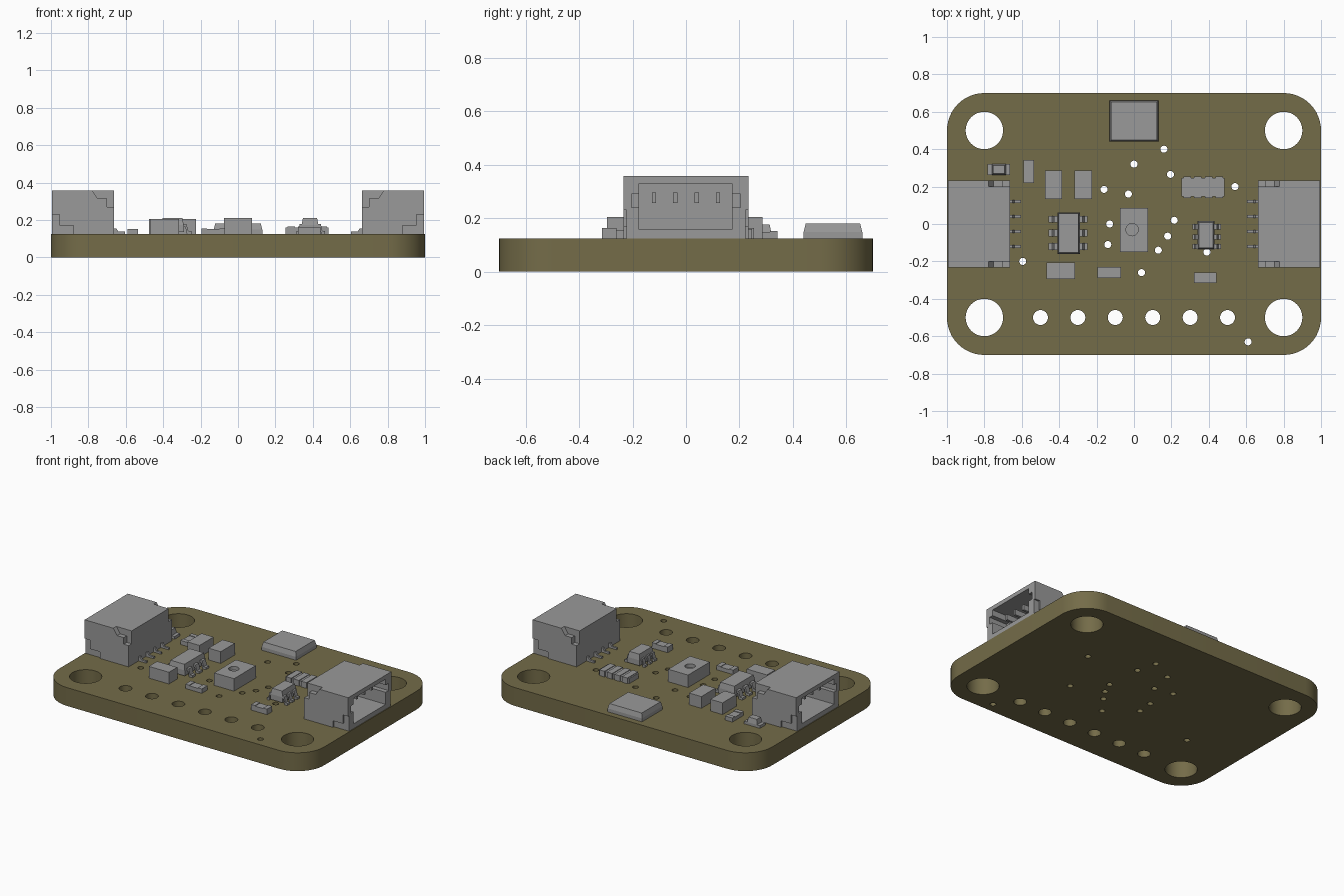
import bpy, bmesh
from math import cos, sin, pi, radians

if "Cube" in bpy.data.objects:
    bpy.data.objects.remove(bpy.data.objects["Cube"])


def material(name, rgb):
    m = bpy.data.materials.new(name)
    m.use_nodes = True
    m.diffuse_color = (*rgb, 1)
    m.node_tree.nodes["Principled BSDF"].inputs["Base Color"].default_value = (*rgb, 1)
    return m


OLIVE = material("olive_board", (0.175, 0.15, 0.066))
GREY = material("component_grey", (0.32, 0.32, 0.32))
TOP = 0.125  # upper face of the board


def finish(name, bm, mat):
    bmesh.ops.recalc_face_normals(bm, faces=bm.faces)
    mesh = bpy.data.meshes.new(name)
    bm.to_mesh(mesh)
    bm.free()
    mesh.materials.append(mat)
    ob = bpy.data.objects.new(name, mesh)
    bpy.context.collection.objects.link(ob)
    return ob


def add_loft(bm, low, high):
    """Closed solid between two matching loops of points."""
    a = [bm.verts.new(p) for p in low]
    b = [bm.verts.new(p) for p in high]
    bm.faces.new(a)
    bm.faces.new(b)
    for i in range(len(a)):
        j = (i + 1) % len(a)
        bm.faces.new((a[i], a[j], b[j], b[i]))


def add_box(bm, x, y, z, inset=0):
    def ring(d, h):
        (x0, x1), (y0, y1) = sorted(x), sorted(y)
        return [(x0 + d, y0 + d, h), (x1 - d, y0 + d, h),
                (x1 - d, y1 - d, h), (x0 + d, y1 - d, h)]
    add_loft(bm, ring(0, z[0]), ring(inset, z[1]))


def add_profile(bm, pts, y):
    """Solid from an x-z profile spanning the y range."""
    add_loft(bm, [(px, y[0], pz) for px, pz in pts], [(px, y[1], pz) for px, pz in pts])


def add_cylinder(bm, x, y, r, z, n=32):
    ring = [(x + r * cos(2 * pi * i / n), y + r * sin(2 * pi * i / n)) for i in range(n)]
    add_loft(bm, [(*p, z[0]) for p in ring], [(*p, z[1]) for p in ring])


def select(ob):
    bpy.ops.object.select_all(action='DESELECT')
    ob.select_set(True)
    bpy.context.view_layer.objects.active = ob


def cut(ob, bm):
    cutter = finish("cutter", bm, ob.data.materials[0])
    cutter.hide_render = True
    mod = ob.modifiers.new("cut", 'BOOLEAN')
    mod.operation, mod.solver, mod.object = 'DIFFERENCE', 'EXACT', cutter
    select(ob)
    bpy.ops.object.modifier_apply(modifier=mod.name)
    bpy.data.objects.remove(cutter)


def cut_box(ob, x, y, z):
    bm = bmesh.new()
    add_box(bm, x, y, z)
    cut(ob, bm)


def box(name, x, y, z1, inset=0, z0=TOP):
    bm = bmesh.new()
    add_box(bm, x, y, (z0, z1), inset)
    return finish(name, bm, GREY)


# Board with rounded corners
outline = []
for cx, cy, start in ((.8, .5, 0), (-.8, .5, 90), (-.8, -.5, 180), (.8, -.5, 270)):
    for i in range(13):
        a = radians(start + 7.5 * i)
        outline.append((cx + .2 * cos(a), cy + .2 * sin(a)))
bm = bmesh.new()
add_loft(bm, [(*p, 0) for p in outline], [(*p, TOP) for p in outline])
board = finish("circuit_board", bm, OLIVE)

# Mounting holes, header holes and vias
VIAS = ((.16, .4), (0, .32), (.195, .265), (-.16, .185), (-.03, .16), (.54, .2),
        (-.13, 0), (.215, .02), (.18, -.065), (.13, -.14), (-.14, -.11),
        (-.595, -.2), (.04, -.26), (.39, -.15), (.61, -.63))
bm = bmesh.new()
for sx in (-1, 1):
    for sy in (-1, 1):
        add_cylinder(bm, .8 * sx, .5 * sy, .1, (-.1, .3), 48)
for i in range(6):
    add_cylinder(bm, -.5 + .2 * i, -.5, .04, (-.1, .3))
for x, y in VIAS:
    add_cylinder(bm, x, y, .019, (-.1, .3), 16)
cut(board, bm)
select(board)
bpy.ops.object.shade_smooth_by_angle(angle=radians(30))

# Side connectors
for side, s in (("left", 1), ("right", -1)):
    X = lambda a, b: (s * a, s * b)
    shell = box(side + "_connector_shell", X(.663, .995), (-.233, .233), .358)
    cut_box(shell, X(.74, 1.1), (-.175, .172), (.158, .33))
    for t in (-1, 1):
        cut_box(shell, X(.86, 1.1), (t * .15, t * .204), (.24, .29))     # key slots
        cut_box(shell, X(.88, .957), (t * .222, t * .3), (.1, .17))      # stepped relief
        cut_box(shell, X(.955, 1.1), (t * .222, t * .3), (.1, .23))
        bm = bmesh.new()                                                # sloped rear notch
        add_profile(bm, [(s * px, pz) for px, pz in
                         ((.78, .36), (.75, .315), (.7, .315), (.7, .27), (.6, .27),
                          (.6, .4), (.78, .4))], (t * .2, t * .3))
        cut(shell, bm)
    bm = bmesh.new()
    for y in (-.12, -.04, .04, .12):
        add_box(bm, X(.73, .93), (y - .008, y + .008), (.258, .296))     # contacts
        add_profile(bm, [(s * px, pz) for px, pz in
                         ((.605, TOP), (.605, .138), (.64, .138), (.65, .155),
                          (.68, .155), (.68, TOP))], (y - .007, y + .007))
    finish(side + "_connector_pins", bm, GREY)


# Chips with bent leads
def leaded_chip(name, x, y, lead_ends, lead_ys, half_width):
    bm = bmesh.new()
    add_box(bm, x, y, (.135, .172))
    add_box(bm, x, y, (.172, .21), .007)
    finish(name + "_body", bm, GREY)
    bm = bmesh.new()
    for edge, end in zip(x, lead_ends):
        d = end - edge
        pts = [(edge + d * f, z) for f, z in
               ((-.1, .178), (.35, .178), (.6, .14), (1, .14), (1, TOP),
                (.4, TOP), (.2, .163), (-.1, .163))]
        for ly in lead_ys:
            add_profile(bm, pts, (ly - half_width, ly + half_width))
    finish(name + "_leads", bm, GREY)


leaded_chip("regulator", (-.41, -.29), (-.16, .062), (-.457, -.248), (.025, -.048, -.12), .018)
leaded_chip("level_shifter", (.34, .43), (-.135, .015), (.312, .466), (-.015, -.07, -.12), .014)

# Sensor with a round port in its lid
sensor = box("sensor", (-.075, .075), (-.15, .085), .21)
bm = bmesh.new()
add_cylinder(bm, -.01, -.03, .033, (.185, .3))
cut(sensor, bm)

# Low package at the back edge with tapered upper half
box("rear_package_base", (-.13, .13), (.44, .66), .148)
box("rear_package_top", (-.13, .13), (.44, .66), .18, .008, .148)

# Large capacitors
for i, (x, y) in enumerate((((-.477, -.385), (.135, .287)), ((-.317, -.225), (.135, .287)),
                            ((-.467, -.315), (-.295, -.205)))):
    box("capacitor_%d" % (i + 1), x, y, .205)


# Small two-ended chips: slim body between end caps
def end_capped(name, x, y, top, along_y=False):
    box(name + "_body", x, y, top - .004)
    span = y if along_y else x
    w = (span[1] - span[0]) * .24
    for i, r in enumerate(((span[0], span[0] + w), (span[1] - w, span[1]))):
        box("%s_cap_%d" % (name, i + 1), *((x, r) if along_y else (r, y)), top)


end_capped("resistor_1", (-.59, -.535), (.22, .343), .153, True)
end_capped("resistor_2", (-.195, -.07), (-.29, -.23), .155)
end_capped("resistor_3", (.32, .44), (-.315, -.26), .163)

# Indicator lamp: flat base with a raised lens
box("lamp_base", (-.782, -.662), (.262, .32), .143)
box("lamp_lens", (-.76, -.685), (.262, .32), .176, .007, .143)

# Resistor array with four terminals per side
box("resistor_array_body", (.255, .485), (.148, .247), .16)
for i in range(4):
    cx = .284 + i * .0573
    box("resistor_array_terminal_%d" % (i + 1), (cx - .02, cx + .02), (.14, .255), .164)
